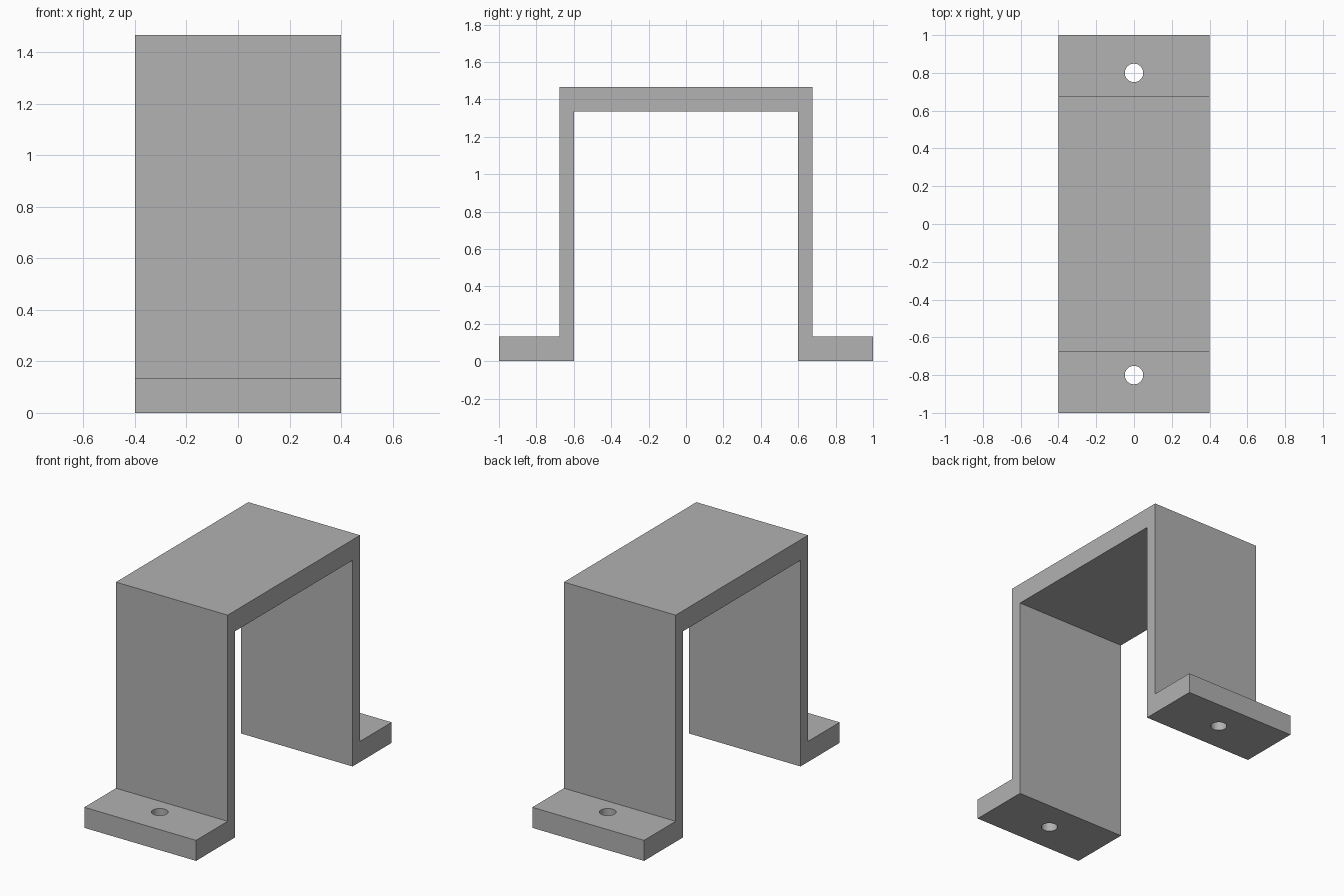
import bpy
import bmesh
from mathutils import Matrix, Vector

cube = bpy.data.objects.get("Cube")
if cube:
    bpy.data.objects.remove(cube, do_unlink=True)

WIDTH = 0.8          # along x
HEIGHT = 1.467
PLATE = 0.133        # thickness of the feet and top
INNER, OUTER = 0.6, 0.677   # wall faces along y
HOLE_Y, HOLE_R = 0.8, 0.049

grey = bpy.data.materials.new("plain grey")
grey.use_nodes = True
colour = (0.445, 0.445, 0.445, 1)
grey.diffuse_color = colour
grey.node_tree.nodes["Principled BSDF"].inputs["Base Color"].default_value = colour


def make_object(name, bm):
    bmesh.ops.recalc_face_normals(bm, faces=bm.faces)
    mesh = bpy.data.meshes.new(name)
    bm.to_mesh(mesh)
    bm.free()
    mesh.materials.append(grey)
    obj = bpy.data.objects.new(name, mesh)
    bpy.context.collection.objects.link(obj)
    return obj


# Bracket: half of the hat-shaped outline, mirrored and extruded across x
half = [(INNER, HEIGHT - PLATE), (INNER, 0), (1, 0), (1, PLATE),
        (OUTER, PLATE), (OUTER, HEIGHT)]
outline = half + [(-y, z) for y, z in reversed(half)]
bm = bmesh.new()
face = bm.faces.new([bm.verts.new((-WIDTH / 2, y, z)) for y, z in outline])
side = bmesh.ops.extrude_face_region(bm, geom=[face])
verts = [v for v in side["geom"] if isinstance(v, bmesh.types.BMVert)]
bmesh.ops.translate(bm, verts=verts, vec=Vector((WIDTH, 0, 0)))
bracket = make_object("mounting_bracket", bm)

# Screw holes through both feet
bm = bmesh.new()
for sign in (-1, 1):
    bmesh.ops.create_cone(bm, cap_ends=True, segments=32, radius1=HOLE_R,
                          radius2=HOLE_R, depth=PLATE * 2,
                          matrix=Matrix.Translation((0, sign * HOLE_Y, PLATE / 2)))
cutter = make_object("screw_hole_cutter", bm)
cutter.hide_render = True

cut = bracket.modifiers.new("screw holes", "BOOLEAN")
cut.operation = "DIFFERENCE"
cut.solver = "EXACT"
cut.object = cutter
bpy.context.view_layer.objects.active = bracket
bracket.select_set(True)
bpy.ops.object.modifier_apply(modifier=cut.name)
bpy.data.objects.remove(cutter, do_unlink=True)
